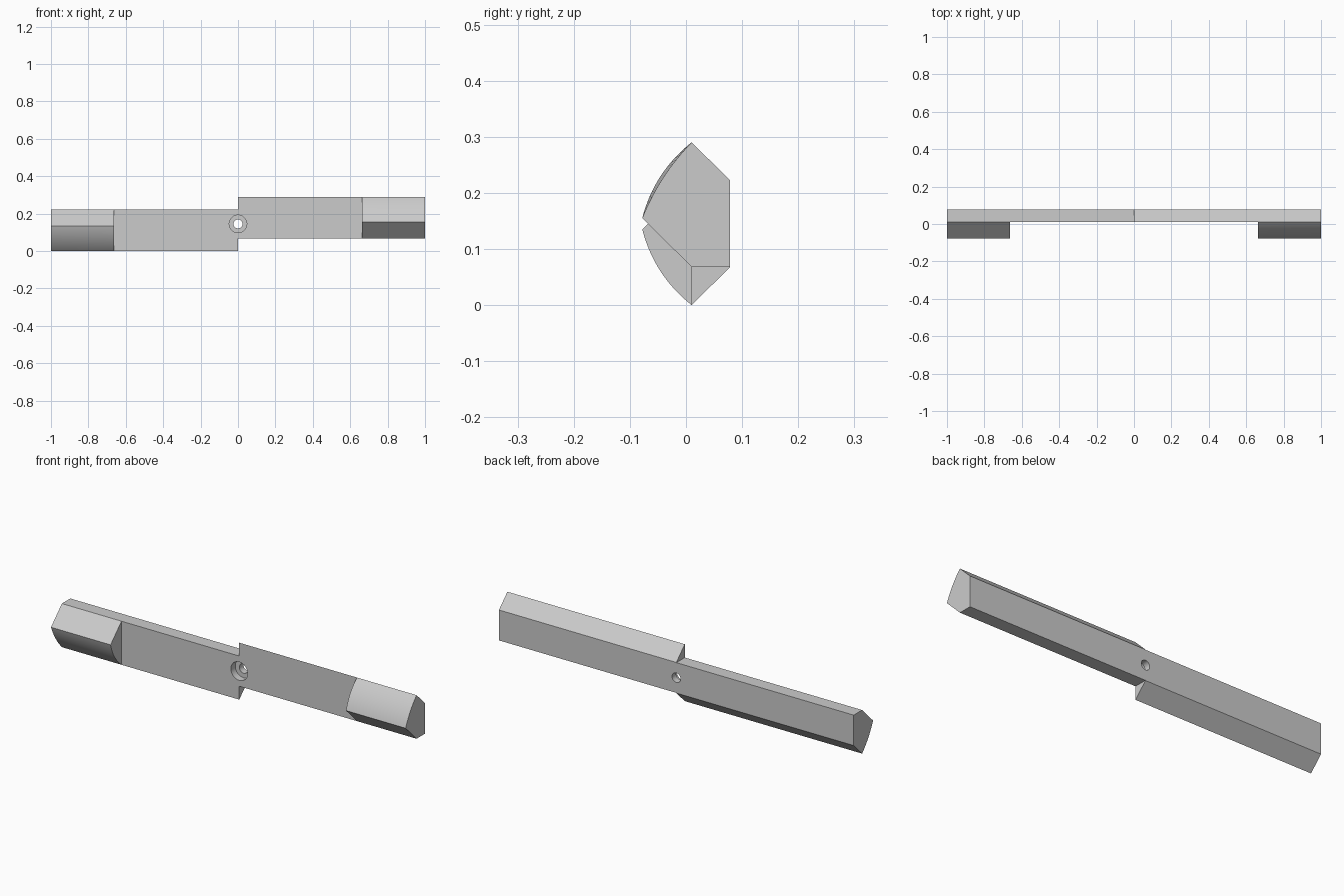
import bpy, bmesh, math
from mathutils import Vector, Matrix

cube = bpy.data.objects.get("Cube")
if cube:
    bpy.data.objects.remove(cube, do_unlink=True)

HEIGHT, MID = 0.29, 0.145
FACE_Y, BACK_Y, EDGE_Y = 0.01, 0.078, -0.078
LOW, SHOULDER, NOSE = 0.068, 0.223, 0.155
TIP_START = 0.664

steel = bpy.data.materials.new("light grey")
steel.use_nodes = True
steel.diffuse_color = (0.6, 0.6, 0.6, 1)
steel.node_tree.nodes["Principled BSDF"].inputs["Base Color"].default_value = (0.6, 0.6, 0.6, 1)


def loft(name, x0, section0, x1, section1, turned):
    """Closed body between two matching (y, z) sections."""
    bm = bmesh.new()
    rings = [[bm.verts.new((x, y, z)) for y, z in sec]
             for x, sec in ((x0, section0), (x1, section1))]
    n = len(section0)
    for ring in rings:
        bm.faces.new(ring)
    for i in range(n):
        j = (i + 1) % n
        bm.faces.new((rings[0][i], rings[0][j], rings[1][j], rings[1][i]))
    if turned:
        bmesh.ops.rotate(bm, verts=bm.verts, cent=(0, 0, MID),
                         matrix=Matrix.Rotation(math.pi, 3, 'Y'))
    bmesh.ops.recalc_face_normals(bm, faces=bm.faces)
    mesh = bpy.data.meshes.new(name)
    bm.to_mesh(mesh)
    bm.free()
    mesh.materials.append(steel)
    obj = bpy.data.objects.new(name, mesh)
    bpy.context.collection.objects.link(obj)
    return obj


def tip_section(sag, steps=16):
    """Wedge with a bowed upper side, from the nose to the ridge."""
    nose, ridge = Vector((EDGE_Y, NOSE)), Vector((FACE_Y, HEIGHT))
    chord = ridge - nose
    out = Vector((-chord.y, chord.x)).normalized()
    pts = [(FACE_Y, LOW)]
    for i in range(steps + 1):
        t = i / steps
        p = nose + chord * t + out * (4 * sag * t * (1 - t))
        pts.append((p.x, p.y))
    return pts


def cutter(name, radius, y0, y1):
    bpy.ops.mesh.primitive_cylinder_add(
        vertices=48, radius=radius, depth=y1 - y0,
        location=(0, (y0 + y1) / 2, MID),
        rotation=(math.pi / 2, math.radians(3.75), 0))
    obj = bpy.context.object
    obj.name = name
    obj.hide_render = True
    obj.data.materials.append(steel)
    return obj


# Bolt hole with a wider recess at the front
cutters = [cutter("bolt_hole_cutter", 0.024, -0.1, 0.2),
           cutter("recess_cutter", 0.047, -0.1, 0.045)]

plate = [(FACE_Y, LOW), (BACK_Y, LOW), (BACK_Y, SHOULDER), (FACE_Y, HEIGHT)]
parts = []
for side, turned in (("left", False), ("right", True)):
    # Half of the bar
    arm = loft(side + "_arm", 0, plate, 1, plate, turned)
    for c in cutters:
        mod = arm.modifiers.new(c.name, 'BOOLEAN')
        mod.operation, mod.solver, mod.object = 'DIFFERENCE', 'EXACT', c
        bpy.context.view_layer.objects.active = arm
        bpy.ops.object.modifier_apply(modifier=mod.name)
    # Wedge at the end of the bar, flatter towards the outside
    tip = loft(side + "_tip", TIP_START, tip_section(0.0135),
               1, tip_section(0.008), turned)
    parts += [arm, tip]

for c in cutters:
    bpy.data.objects.remove(c, do_unlink=True)

bpy.ops.object.select_all(action='DESELECT')
for obj in parts:
    obj.select_set(True)
bpy.context.view_layer.objects.active = parts[0]
bpy.ops.object.shade_smooth_by_angle(angle=math.radians(25))
